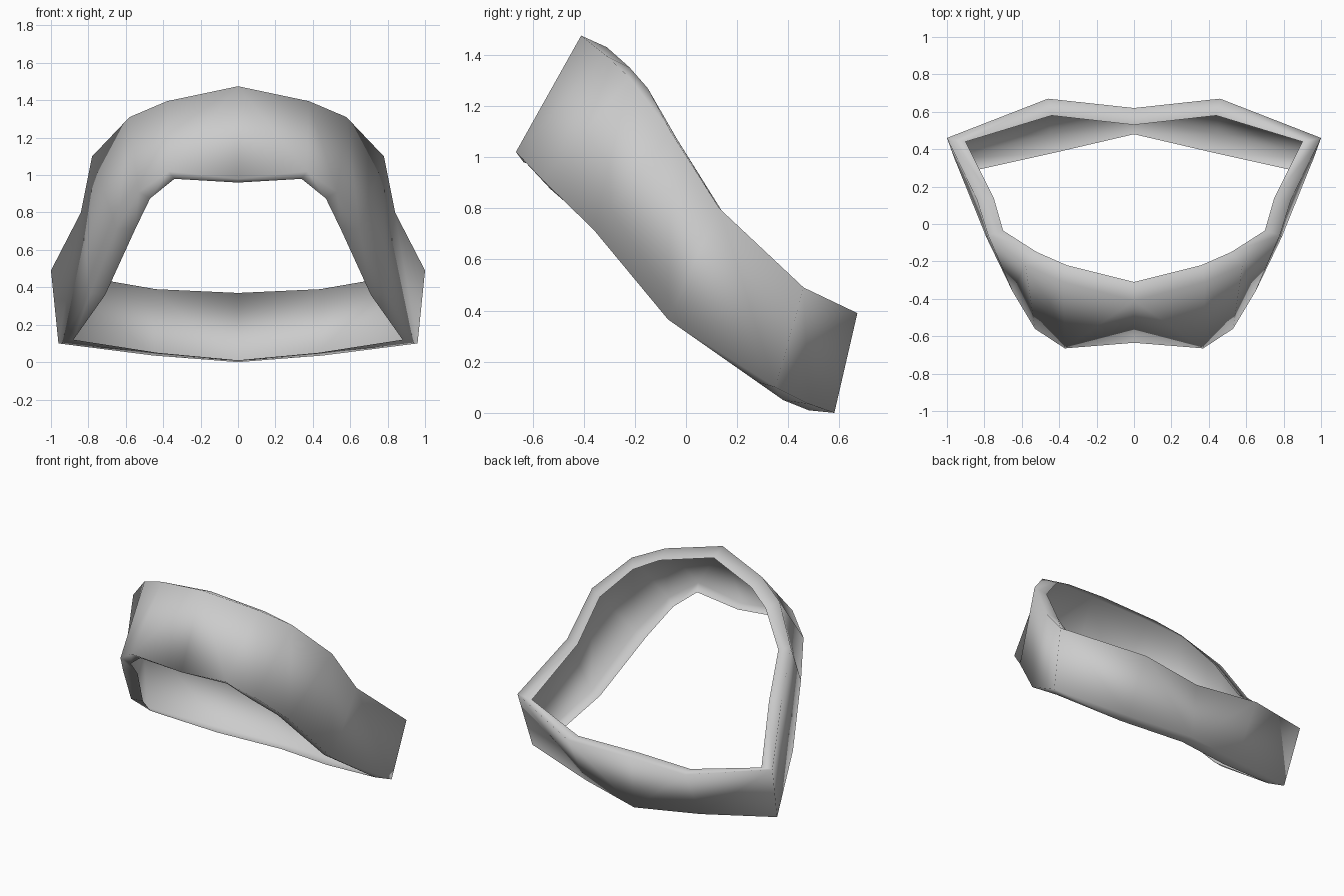
import bpy
import bmesh

cube = bpy.data.objects.get("Cube")
if cube:
    bpy.data.objects.remove(cube, do_unlink=True)

# Plain grey cloth
cloth = bpy.data.materials.new("grey_cloth")
cloth.use_nodes = True
colour = (0.6, 0.6, 0.6, 1)
cloth.diffuse_color = colour
cloth.node_tree.nodes["Principled BSDF"].inputs["Base Color"].default_value = colour

# Open channel sections from the front centre round the left side to the back centre:
# inner top lip, outer top, outer bottom, inner bottom lip
sections = [
    [(0, -.31, 1.43), (0, -.41, 1.475), (0, -.635, .98), (0, -.58, .96)],
    [(.36, -.22, 1.35), (.38, -.31, 1.395), (.37, -.665, 1.02), (.34, -.61, .98)],
    [(.52, -.15, 1.27), (.58, -.22, 1.31), (.53, -.56, .91), (.47, -.53, .875)],
    [(.70, -.035, 1.07), (.78, -.06, 1.10), (.65, -.36, .715), (.55, -.34, .71)],
    [(.75, .14, .79), (.84, .13, .80), (.79, -.07, .365), (.71, -.05, .36)],
    [(.90, .44, .47), (1.0, .46, .49), (.96, .35, .10), (.88, .28, .12)],
    [(.44, .58, .39), (.46, .67, .39), (.45, .48, .035), (.43, .38, .05)],
    [(0, .53, .37), (0, .62, .37), (0, .58, 0), (0, .48, .01)],
]

# Skin the left half: the outer wall with a lip folded in at top and bottom
bm = bmesh.new()
rows = [[bm.verts.new(p) for p in s] for s in sections]
for a, b in zip(rows, rows[1:]):
    for k in range(3):
        bm.faces.new((a[k], a[k + 1], b[k + 1]))
        bm.faces.new((a[k], b[k + 1], b[k]))
mesh = bpy.data.meshes.new("head_band")
bm.to_mesh(mesh)
bm.free()
mesh.materials.append(cloth)
mesh.shade_smooth()
band = bpy.data.objects.new("head_band", mesh)
bpy.context.collection.objects.link(band)

# The right half mirrors the left
band.modifiers.new("mirror", 'MIRROR')
